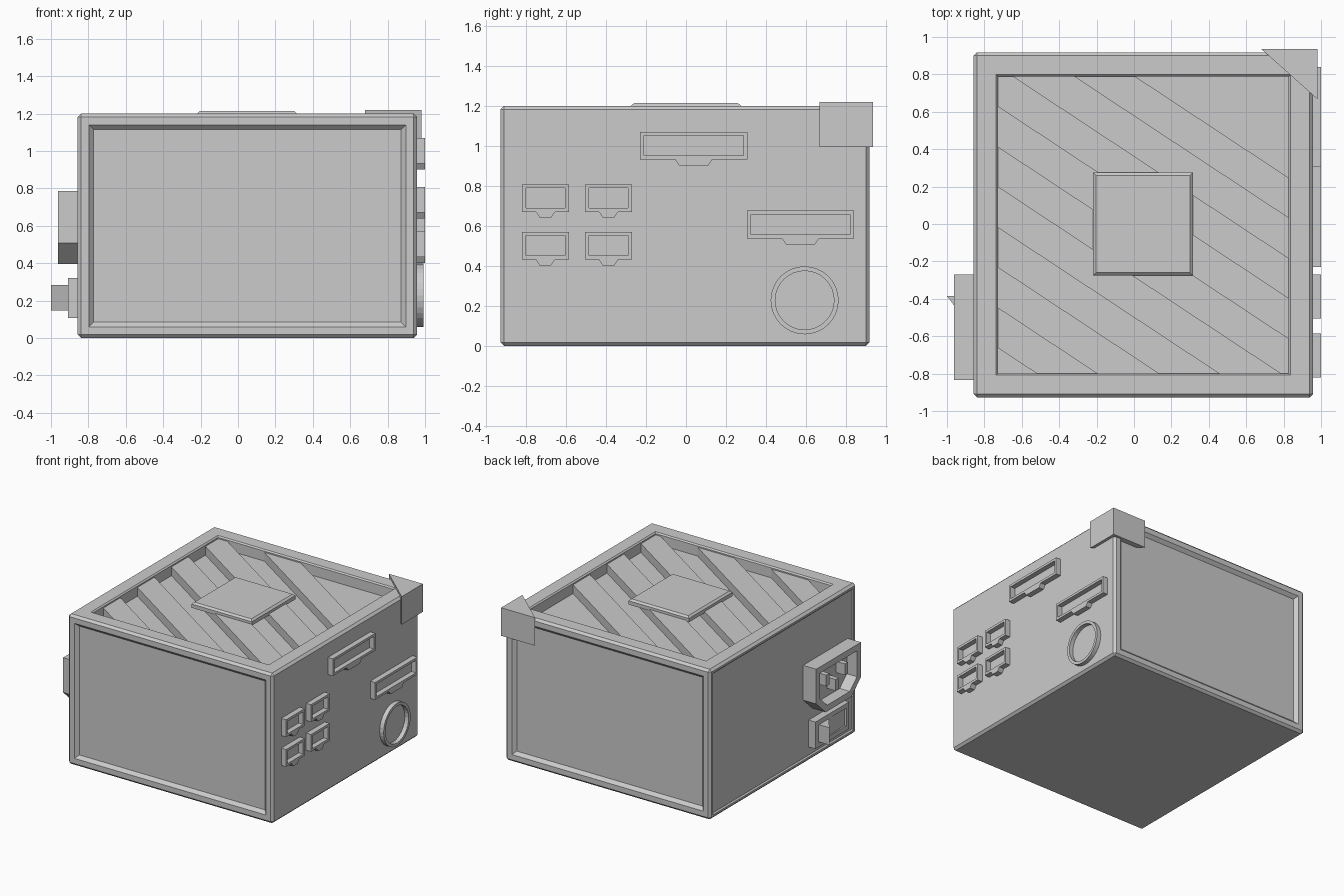
import bpy, bmesh, math
from mathutils import Vector, Matrix

if "Cube" in bpy.data.objects:
    bpy.data.objects.remove(bpy.data.objects["Cube"])

X0, X1, Y0, Y1, H = -0.857, 0.957, -0.928, 0.918, 1.2


def finish(name, bm):
    bmesh.ops.recalc_face_normals(bm, faces=bm.faces[:])
    me = bpy.data.meshes.new(name)
    bm.to_mesh(me)
    bm.free()
    ob = bpy.data.objects.new(name, me)
    bpy.context.collection.objects.link(ob)
    return ob


def box_bm(a, b):
    bm = bmesh.new()
    a, b = Vector(a), Vector(b)
    bmesh.ops.create_cube(bm, size=1, matrix=Matrix.Translation((a + b) / 2) @ Matrix.Diagonal((*(b - a), 1)))
    return bm


def face_along(bm, d):
    d = Vector(d)
    bm.normal_update()
    return max((f for f in bm.faces if f.normal.dot(d) > 0.99), key=lambda f: f.calc_area())


def inset(bm, face, thickness, depth=0.0):
    bmesh.ops.inset_individual(bm, faces=[face], thickness=thickness, depth=depth, use_even_offset=True)


def prism(name, pts, vec, rim=0, depth=0):
    """Extrude an outline along vec, optionally hollowing the far cap."""
    bm = bmesh.new()
    f = bm.faces.new([bm.verts.new(p) for p in pts])
    r = bmesh.ops.extrude_face_region(bm, geom=[f], use_keep_orig=True)
    bmesh.ops.translate(bm, vec=vec, verts=[v for v in r['geom'] if isinstance(v, bmesh.types.BMVert)])
    bmesh.ops.recalc_face_normals(bm, faces=bm.faces[:])
    if rim:
        f = face_along(bm, Vector(vec).normalized())
        inset(bm, f, rim)
        inset(bm, f, 0, -depth)
    return finish(name, bm)


def rect(x, ya, yb, za, zb):
    return [(x, ya, za), (x, yb, za), (x, yb, zb), (x, ya, zb)]


# casing with bevelled edges, recessed side panels and open top
bm = box_bm((X0, Y0, 0), (X1, Y1, H))
bmesh.ops.bevel(bm, geom=bm.edges[:], offset=0.018, segments=1, affect='EDGES')
for d, margin, slope, depth in (((0, -1, 0), 0.042, 0.025, 0.025),
                                ((0, 1, 0), 0.042, 0.025, 0.025),
                                ((-1, 0, 0), 0.015, 0.01, 0.01)):
    f = face_along(bm, d)
    inset(bm, f, margin)
    inset(bm, f, slope, -depth)
f = face_along(bm, (0, 0, 1))
inset(bm, f, 0.102)
inset(bm, f, 0.01, -0.01)
inset(bm, f, 0, -0.08)
finish("casing", bm)

# diagonal grille slats clipped to the opening
ang = math.atan(-0.66)
period = 0.43
for k in range(-1, 6):
    yc = 0.735 - k * period + 0.66 * -0.727
    bm = box_bm((-2, -0.09, 1.1), (2, 0.09, 1.18))
    bmesh.ops.transform(bm, matrix=Matrix.Translation((0, yc, 0)) @ Matrix.Rotation(ang, 4, 'Z'), verts=bm.verts[:])
    for co, no in (((X0 + 0.13, 0, 0), (-1, 0, 0)), ((X1 - 0.13, 0, 0), (1, 0, 0)),
                   ((0, Y0 + 0.13, 0), (0, -1, 0)), ((0, Y1 - 0.13, 0), (0, 1, 0))):
        r = bmesh.ops.bisect_plane(bm, geom=bm.verts[:] + bm.edges[:] + bm.faces[:], plane_co=co,
                                   plane_no=no, clear_outer=True)
        cut = [e for e in r['geom_cut'] if isinstance(e, bmesh.types.BMEdge)]
        if cut:
            bmesh.ops.holes_fill(bm, edges=cut)
    if bm.verts:
        finish(f"grille_slat_{k + 2}", bm)
    else:
        bm.free()

# raised centre plate on the grille
bm = box_bm((-0.218, -0.275, 1.17), (0.315, 0.275, 1.2))
f = face_along(bm, (0, 0, 1))
inset(bm, f, 0.015, 0.014)
finish("centre_plate", bm)

# triangular corner guard
prism("corner_guard", [(0.68, 0.936, 0.995), (0.98, 0.936, 0.995), (0.98, 0.668, 0.995)], (0, 0, 0.224))


# output sockets with latch tabs
def socket(name, ya, yb, ztop, tab_half):
    zb, x, c = ztop - 0.138, X1 - 0.01, (ya + yb) / 2
    prism(name, rect(x, ya, yb, zb, ztop), (1 - x, 0, 0), 0.019, 0.04)
    prism(name + "_tab", [(x, c - tab_half, zb), (x, c - tab_half + 0.02, zb - 0.03),
                          (x, c + tab_half - 0.02, zb - 0.03), (x, c + tab_half, zb)], (1 - x, 0, 0))


socket("wide_socket_1", -0.23, 0.307, 1.07, 0.093)
socket("wide_socket_2", 0.305, 0.84, 0.676, 0.093)
for i, y in enumerate((-0.82, -0.505)):
    for j, z in enumerate((0.808, 0.57)):
        socket(f"small_socket_{i}{j}", y, y + 0.235, z, 0.048)

# round cable outlet
ring = [(X1 - 0.01, 0.593 + 0.17 * math.cos(t * math.tau / 32), 0.228 + 0.17 * math.sin(t * math.tau / 32))
        for t in range(32)]
prism("cable_outlet", ring, (0.045, 0, 0), 0.023, 0.034)

# mains inlet with three pins
XL = X0 + 0.02
inlet = [(-0.835, 0.786), (-0.835, 0.508), (-0.715, 0.396), (-0.39, 0.396), (-0.27, 0.508), (-0.27, 0.786)]
prism("mains_inlet", [(XL, y, z) for y, z in inlet], (-0.963 - XL, 0, 0), 0.05, 0.09)
for i, (y, z) in enumerate(((-0.67, 0.635), (-0.552, 0.555), (-0.435, 0.635))):
    prism(f"inlet_pin_{i + 1}", rect(XL, y - 0.02, y + 0.02, z - 0.045, z + 0.045), (-0.95 - XL, 0, 0))

# power switch frame and rocker
prism("switch_frame", rect(XL, -0.765, -0.34, 0.107, 0.322), (-0.908 - XL, 0, 0), 0.037, 0.04)
prism("switch_rocker", [(x, y, 0.146) for x, y in
      ((XL, -0.385), (-1.0, -0.385), (-0.905, -0.51), (-0.895, -0.725), (XL, -0.725))], (0, 0, 0.138))
